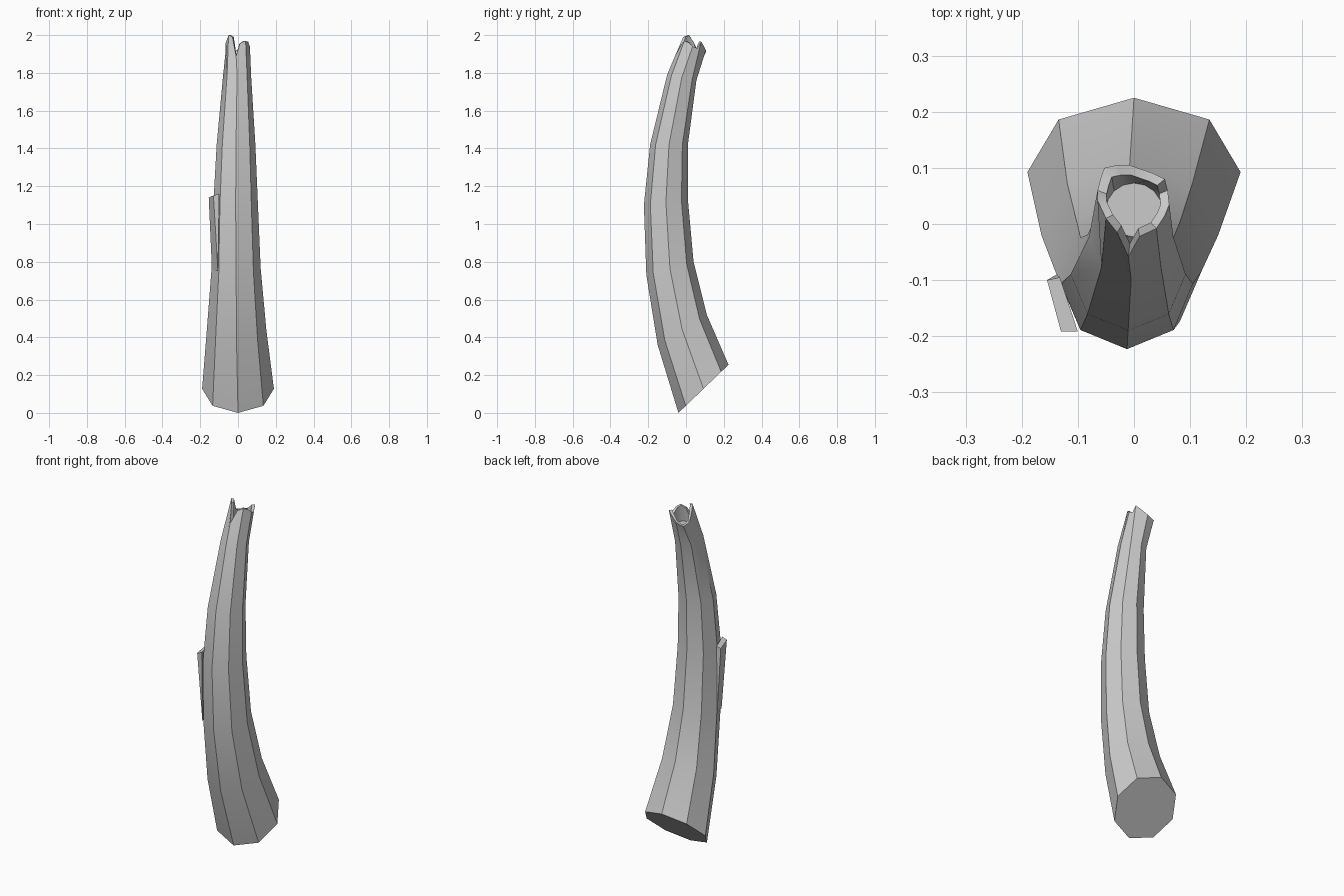
import bpy, bmesh, math
from mathutils import Vector

cube = bpy.data.objects.get("Cube")
if cube:
    bpy.data.objects.remove(cube, do_unlink=True)

mat = bpy.data.materials.new("pale_grey")
mat.use_nodes = True
colour = (0.6, 0.6, 0.6, 1)
mat.diffuse_color = colour
mat.node_tree.nodes["Principled BSDF"].inputs["Base Color"].default_value = colour


def finish(name, bm, angle):
    bmesh.ops.recalc_face_normals(bm, faces=bm.faces)
    mesh = bpy.data.meshes.new(name)
    bm.to_mesh(mesh)
    bm.free()
    obj = bpy.data.objects.new(name, mesh)
    bpy.context.collection.objects.link(obj)
    mesh.materials.append(mat)
    bpy.ops.object.select_all(action='DESELECT')
    obj.select_set(True)
    bpy.context.view_layer.objects.active = obj
    bpy.ops.object.shade_smooth_by_angle(angle=math.radians(angle))
    return obj


def ring(bm, yf, zf, yb, zb, xl, xr):
    """Tilted octagon, starting at the front corner and turning towards +x."""
    verts = []
    for i in range(8):
        a = math.tau * i / 8
        t = (1 - math.cos(a)) / 2
        x = (xl + xr) / 2 + math.sin(a) * (xr - xl) / 2
        verts.append(bm.verts.new((x, yf + (yb - yf) * t, zf + (zb - zf) * t)))
    return verts


def bridge(bm, a, b):
    n = len(a)
    for i in range(n):
        j = (i + 1) % n
        bm.faces.new((a[i], a[j], b[j], b[i]))


# Curved hollow trunk: front y, z / back y, z / left and right x
sections = [
    (-0.04, 0.00, 0.225, 0.255, -0.19, 0.19),
    (-0.15, 0.36, 0.11, 0.52, -0.165, 0.15),
    (-0.21, 0.73, 0.04, 0.80, -0.14, 0.12),
    (-0.223, 1.10, 0.01, 1.13, -0.13, 0.105),
    (-0.19, 1.42, 0.01, 1.42, -0.113, 0.092),
    (-0.10, 1.79, 0.055, 1.76, -0.08, 0.07),
]
# Splintered rim, two points for each side of the trunk
rim = [
    (-0.01, -0.058, 1.89), (0.01, -0.022, 1.955), (0.04, -0.008, 1.97),
    (0.055, 0.015, 1.96), (0.063, 0.035, 1.94), (0.06, 0.06, 1.93),
    (0.055, 0.08, 1.965), (0.035, 0.09, 1.95), (-0.008, 0.105, 1.92),
    (-0.03, 0.105, 1.91), (-0.053, 0.10, 1.905), (-0.06, 0.08, 1.91),
    (-0.065, 0.06, 1.92), (-0.065, 0.042, 1.96), (-0.05, 0.01, 2.0),
    (-0.03, -0.015, 1.99),
]

bm = bmesh.new()
rings = [ring(bm, *s) for s in sections]
for a, b in zip(rings, rings[1:]):
    bridge(bm, a, b)
bm.faces.new(rings[0])
outer = [bm.verts.new(p) for p in rim]
top = rings[-1]
for i in range(8):
    bm.faces.new((top[i], top[(i + 1) % 8],
                  outer[(2 * i + 2) % 16], outer[2 * i + 1], outer[2 * i]))

# Thick broken edge, inner wall and floor
inner, floor = [], []
for i, p in enumerate(rim):
    inner.append(bm.verts.new((p[0] * 0.75, 0.035 + (p[1] - 0.035) * 0.75, p[2])))
    a = math.tau * i / 16
    floor.append(bm.verts.new((0.05 * math.sin(a), 0.025 - 0.048 * math.cos(a), 1.87)))
bridge(bm, outer, inner)
bridge(bm, inner, floor)
bm.faces.new(floor)
finish("broken_trunk", bm, 40)

# Splinter peeling away from the right side
bm = bmesh.new()
low = [bm.verts.new(p) for p in ((-0.138, -0.09, 0.76), (-0.106, -0.178, 0.75))]
out = [bm.verts.new(p) for p in ((-0.155, -0.10, 1.14), (-0.13, -0.192, 1.15))]
back = [bm.verts.new(p) for p in ((-0.132, -0.095, 1.15), (-0.10, -0.192, 1.16))]
for face in ((low[0], low[1], out[1], out[0]), (low[0], low[1], back[1], back[0]),
             (out[0], out[1], back[1], back[0]), (low[0], out[0], back[0]),
             (low[1], out[1], back[1])):
    bm.faces.new(face)
finish("side_splinter", bm, 30)
